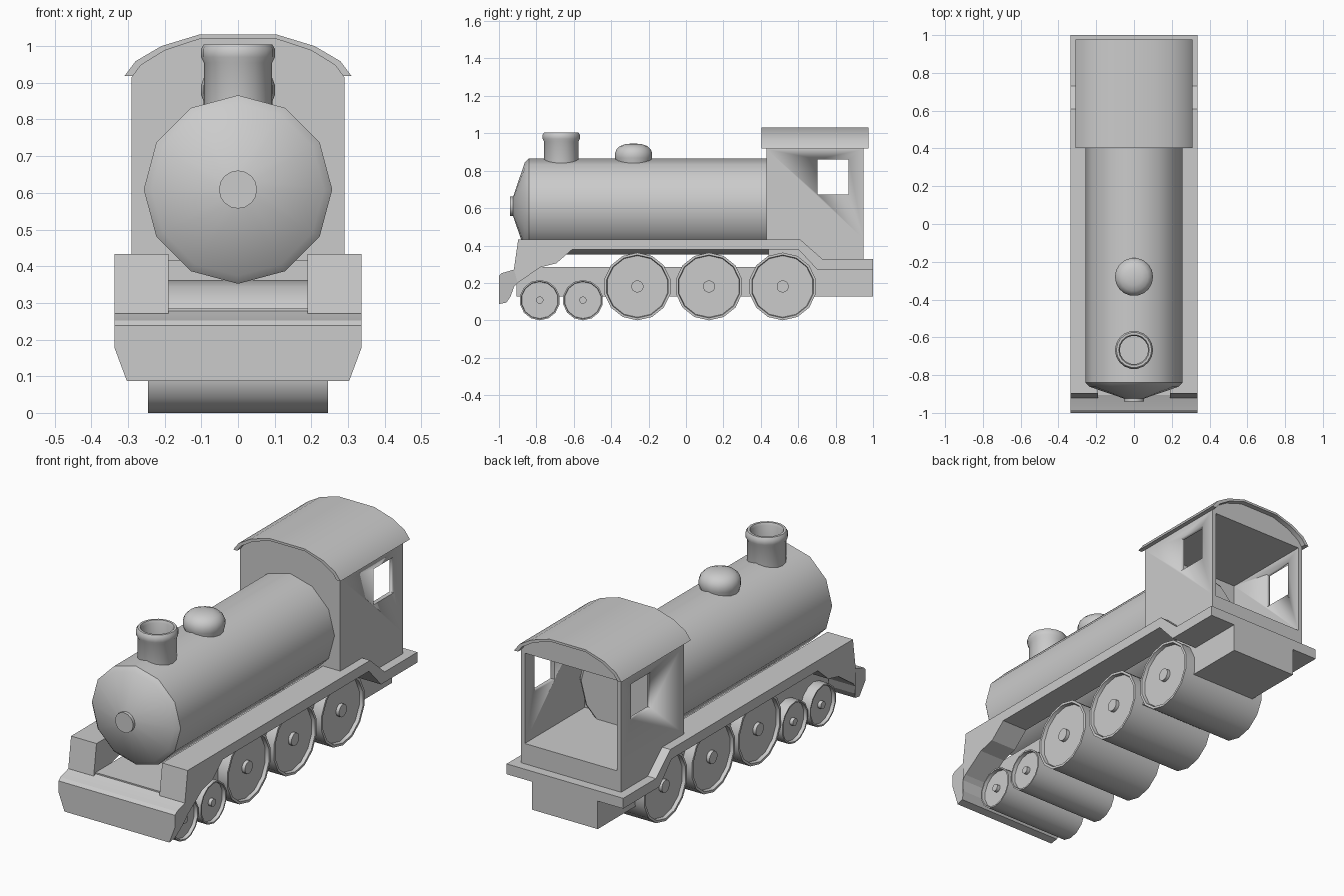
import bpy, bmesh, math

if "Cube" in bpy.data.objects:
    bpy.data.objects.remove(bpy.data.objects["Cube"])


def finish(name, bm, smooth_angle=36):
    """Turn a bmesh into an object, smooth below the given edge angle."""
    bmesh.ops.recalc_face_normals(bm, faces=bm.faces)
    for f in bm.faces:
        f.smooth = True
    for e in bm.edges:
        e.smooth = e.calc_face_angle(0) < math.radians(smooth_angle)
    me = bpy.data.meshes.new(name)
    bm.to_mesh(me)
    bm.free()
    ob = bpy.data.objects.new(name, me)
    bpy.context.collection.objects.link(ob)
    return ob


def bridge(bm, rings):
    """Skin consecutive closed rings of points and cap both ends."""
    vs = [[bm.verts.new(p) for p in ring] for ring in rings]
    n = len(vs[0])
    for a, b in zip(vs, vs[1:]):
        for i in range(n):
            j = (i + 1) % n
            bm.faces.new((a[i], a[j], b[j], b[i]))
    bm.faces.new(vs[0])
    bm.faces.new(vs[-1])


def prism(name, axis, pts, lo, hi, smooth_angle=36):
    """Extrude a 2D outline: axis x takes (y, z), axis y takes (x, z)."""
    place = (lambda u, z, h: (h, u, z)) if axis == 'x' else (lambda u, z, h: (u, h, z))
    bm = bmesh.new()
    bridge(bm, [[place(u, z, h) for u, z in pts] for h in (lo, hi)])
    return finish(name, bm, smooth_angle)


def lathe(name, axis, prof, segs, center):
    """Revolve (radius, height) pairs about an axis through center."""
    cx, cy, cz = center
    bm = bmesh.new()
    rings = []
    for r, h in prof:
        ring = []
        for i in range(segs):
            a = 2 * math.pi * i / segs
            s, c = r * math.sin(a), r * math.cos(a)
            x, y, z = {'x': (h, s, c), 'y': (s, h, c), 'z': (c, s, h)}[axis]
            ring.append((cx + x, cy + y, cz + z))
        rings.append(ring)
    bridge(bm, rings)
    return finish(name, bm)


def mirrored(half):
    """Complete a left-right symmetric outline from its +x half."""
    return half + [(-x, z) for x, z in reversed(half)]


# Boiler with conical nose, running back through the cab front
lathe("boiler", 'y', [(.05, -.925), (.235, -.862), (.257, -.84), (.257, .51), (.235, .53)],
      12, (0, 0, .609))
lathe("nose_knob", 'y', [(.052, -.94), (.052, -.9)], 16, (0, 0, .609))

# Chimney with rounded lip and hollow top
lathe("chimney", 'z', [(.093, .80), (.093, .955), (.101, .97), (.101, .992), (.093, 1.005),
                       (.081, 1.005), (.075, .992), (.075, .88)], 18, (0, -.667, 0))

# Steam dome
lathe("steam_dome", 'z', [(.094, .80), (.094, .85), (.101, .868), (.101, .893), (.093, .914),
                          (.075, .931), (.045, .942), (.012, .945)], 18, (0, -.28, 0))

# Running boards, one each side
board = [(-.897, .433), (.61, .433), (.73, .327), (1, .327), (1, .273), (.7, .273),
         (.6, .38), (-.607, .38), (-.693, .305), (-.78, .283), (-.9, .2), (-.92, .272)]
prism("running_board_right", 'x', board, .19, .337, 10)
prism("running_board_left", 'x', board, -.337, -.19, 10)

# Central frame under boiler and cab
prism("frame", 'x', [(-.905, .127), (-.905, .285), (.44, .285), (.44, .43), (.61, .43),
                     (.73, .327), (1, .327), (1, .127)], -.19, .19, 10)

# Front beam with tapered lower corners
beam = [(-.89, .285), (-.918, .272), (-.985, .252), (-1, .238), (-1, .178), (-1, .087),
        (-.96, .095), (-.937, .13), (-.92, .178), (-.9, .2)]
ob = prism("front_beam", 'x', beam, -.337, .337, 10)
for v in ob.data.vertices:
    taper = max(0, .178 - v.co.z) / .091 * .034
    v.co.x -= math.copysign(taper, v.co.x)

# Wheels: full-width rollers with recessed faces and hubs
def wheel(name, y, r):
    w, d = .245, .018
    half = [(r * .18, w), (r * .18, w - d), (r * .91, w - d), (r * .93, w), (r, w)]
    lathe(name, 'x', half + [(q, -h) for q, h in reversed(half)], 14, (0, y, r))


for i, y in enumerate((-.26, .123, .517)):
    wheel(f"driving_wheel_{i + 1}", y, .181)
for i, y in enumerate((-.782, -.551)):
    wheel(f"small_wheel_{i + 1}", y, .108)

# Cab: solid gabled body, hollowed out with windows
cab = prism("cab", 'y', mirrored([(.29, .433), (.29, .915), (.268, .95), (.203, .99),
                                  (.104, 1.022)]), .43, .95, 10)
cutters = [
    prism("cab_interior_cutter", 'y', mirrored([(.267, .3), (.267, .905)]), .455, 1.2),
    prism("window_cutter", 'x', [(.704, .674), (.87, .674), (.87, .861), (.704, .861)], -.5, .5),
]
for c in cutters:
    c.hide_render = True
    c.hide_viewport = True
    m = cab.modifiers.new(c.name, 'BOOLEAN')
    m.operation = 'DIFFERENCE'
    m.solver = 'EXACT'
    m.object = c

# Cab floor following the step in the running board
prism("cab_floor", 'x', [(.43, .433), (.43, .415), (.61, .415), (.73, .31), (.95, .31),
                         (.95, .433)], -.29, .29, 10)

# Curved roof shell
outer = mirrored([(.31, .918), (.279, .959), (.209, 1.0), (.104, 1.032)])
inner = mirrored([(.287, .918), (.265, .948), (.2, .988), (.103, 1.02)])
prism("cab_roof", 'y', outer + inner[::-1], .403, .977)
